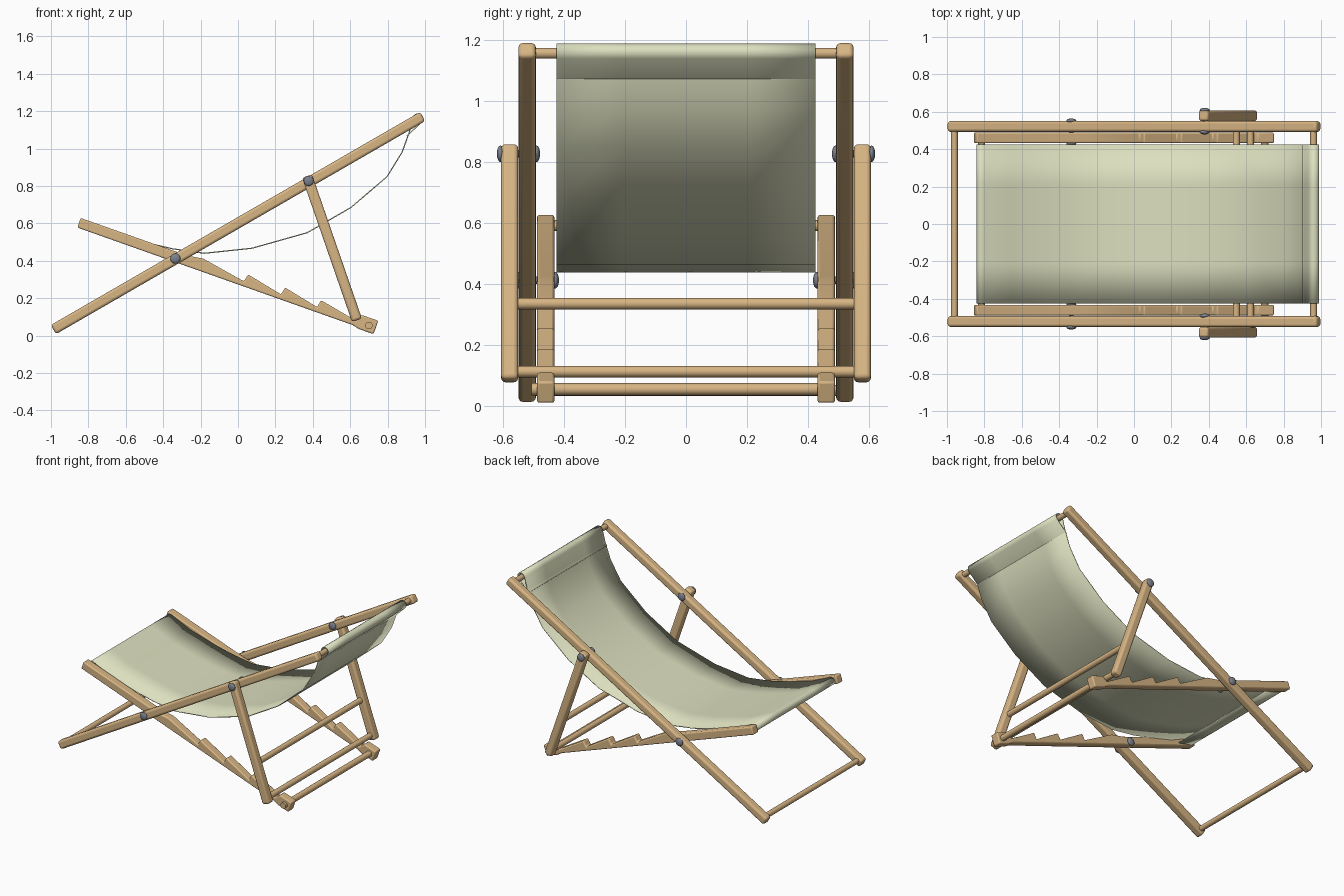
import bpy, bmesh, math
from mathutils import Vector, Matrix

if "Cube" in bpy.data.objects:
    bpy.data.objects.remove(bpy.data.objects["Cube"])


def material(name, rgb):
    m = bpy.data.materials.new(name)
    m.diffuse_color = (*rgb, 1)
    m.use_nodes = True
    m.node_tree.nodes["Principled BSDF"].inputs["Base Color"].default_value = m.diffuse_color
    return m


WOOD = material("light wood", (0.68, 0.46, 0.23))
CLOTH = material("pale green canvas", (0.72, 0.74, 0.52))
STEEL = material("grey steel", (0.20, 0.22, 0.27))


def make(name, bm, mat):
    bmesh.ops.recalc_face_normals(bm, faces=bm.faces)
    me = bpy.data.meshes.new(name)
    bm.to_mesh(me)
    bm.free()
    me.materials.append(mat)
    ob = bpy.data.objects.new(name, me)
    bpy.context.collection.objects.link(ob)
    return ob


def prism(name, pts, y0, y1, bevel):
    """Extrude an x-z outline along y and round its edges."""
    bm = bmesh.new()
    f = bm.faces.new([bm.verts.new((x, y0, z)) for x, z in pts])
    r = bmesh.ops.extrude_face_region(bm, geom=[f])
    vs = [g for g in r["geom"] if isinstance(g, bmesh.types.BMVert)]
    bmesh.ops.translate(bm, verts=vs, vec=(0, y1 - y0, 0))
    ob = make(name, bm, WOOD)
    b = ob.modifiers.new("rounding", "BEVEL")
    b.width, b.segments, b.limit_method = bevel, 3, "ANGLE"
    return ob


def placed(local, origin, end):
    """Turn (along, across) points into x-z points on the line origin-end."""
    o = Vector(origin)
    d = (Vector(end) - o).normalized()
    n = Vector((-d.y, d.x))
    return [tuple(o + d * s + n * t) for s, t in local]


def bar(name, a, b, width, y0, y1):
    L, h = (Vector(b) - Vector(a)).length, width / 2
    box = [(0, -h), (L, -h), (L, h), (0, h)]
    return prism(name, placed(box, a, b), y0, y1, 0.014)


def rod(name, x, z, y0, y1, r, mat=WOOD, seg=24):
    bm = bmesh.new()
    bmesh.ops.create_cone(bm, cap_ends=True, segments=seg, radius1=r, radius2=r,
                          depth=abs(y1 - y0),
                          matrix=Matrix.Translation((x, (y0 + y1) / 2, z))
                          @ Matrix.Rotation(math.pi / 2, 4, "X"))
    return make(name, bm, mat)


def bolt(name, x, z, ya, yb):
    """Shaft with a domed head on each end."""
    rod(name + "_shaft", x, z, ya, yb, 0.012, STEEL)
    for y in (ya, yb):
        bm = bmesh.new()
        bmesh.ops.create_uvsphere(bm, u_segments=20, v_segments=12, radius=1,
                                  matrix=Matrix.Translation((x, y, z))
                                  @ Matrix.Diagonal((0.027, 0.012, 0.027, 1)))
        make(name + "_head", bm, STEEL)


# Notched seat rail outline, along and across the rail
seat_outline = [(0, -0.027), (1.56, -0.029), (1.60, -0.038), (1.683, -0.038),
                (1.683, 0.038), (1.59, 0.038), (1.565, 0.0)]
for peak in (1.358, 1.154, 0.944):
    seat_outline += [(peak, 0.040), (peak - 0.008, -0.002)]
seat_outline += [(0.69, 0.040), (0.60, 0.027), (0, 0.027)]
SEAT_A, SEAT_B = (-0.85, 0.603), (0.735, 0.044)

# Side frames
for side, s in (("left", 1), ("right", -1)):
    bar(f"back_rail_{side}", (-0.987, 0.032), (0.987, 1.171), 0.056, s * 0.493, s * 0.55)
    bar(f"prop_leg_{side}", (0.369, 0.853), (0.636, 0.082), 0.056, s * 0.551, s * 0.607)
    prism(f"notched_seat_rail_{side}", placed(seat_outline, SEAT_A, SEAT_B),
          s * 0.432, s * 0.489, 0.008)
    bolt(f"seat_pivot_{side}", -0.335, 0.412, s * 0.429, s * 0.552)
    bolt(f"prop_pivot_{side}", 0.378, 0.827, s * 0.491, s * 0.609)

# Cross rods
rod("foot_rod", -0.96, 0.05, -0.50, 0.50, 0.018)
rod("head_rod", 0.96, 1.157, -0.50, 0.50, 0.018)
rod("seat_front_rod", -0.815, 0.591, -0.45, 0.45, 0.018)
rod("seat_back_rod", 0.70, 0.054, -0.508, 0.47, 0.020)
rod("prop_upper_rod", 0.547, 0.335, -0.552, 0.552, 0.019)
rod("prop_lower_rod", 0.622, 0.112, -0.552, 0.552, 0.019)


# Canvas sling: front hem, sagging seat, hem wrapped over the head rod
def arc(cx, cz, r, a0, a1, n=7):
    return [(cx + r * math.cos(math.radians(a0 + (a1 - a0) * i / n)),
             cz + r * math.sin(math.radians(a0 + (a1 - a0) * i / n))) for i in range(n + 1)]


path = [(-0.72, 0.545)]
path += arc(-0.815, 0.591, 0.023, 250, 70)
path += [(-0.66, 0.545), (-0.47, 0.492), (-0.35, 0.464), (-0.18, 0.440), (0.075, 0.467),
         (0.37, 0.550), (0.604, 0.685), (0.797, 0.850), (0.877, 0.980), (0.915, 1.085)]
path += arc(0.962, 1.160, 0.026, 170, -45)
path += [(0.915, 1.078), (0.902, 1.066)]
bm = bmesh.new()
rows = [[bm.verts.new((x, -0.425 + 0.85 * j / 4, z)) for j in range(5)] for x, z in path]
for a, b in zip(rows, rows[1:]):
    for j in range(4):
        bm.faces.new((a[j], a[j + 1], b[j + 1], b[j]))
canvas = make("canvas_sling", bm, CLOTH)
sol = canvas.modifiers.new("thickness", "SOLIDIFY")
sol.thickness, sol.offset = 0.006, 0

# Smooth shading with crisp edges
for ob in bpy.data.objects:
    ob.select_set(True)
bpy.context.view_layer.objects.active = canvas
bpy.ops.object.shade_smooth_by_angle(angle=math.radians(40))
